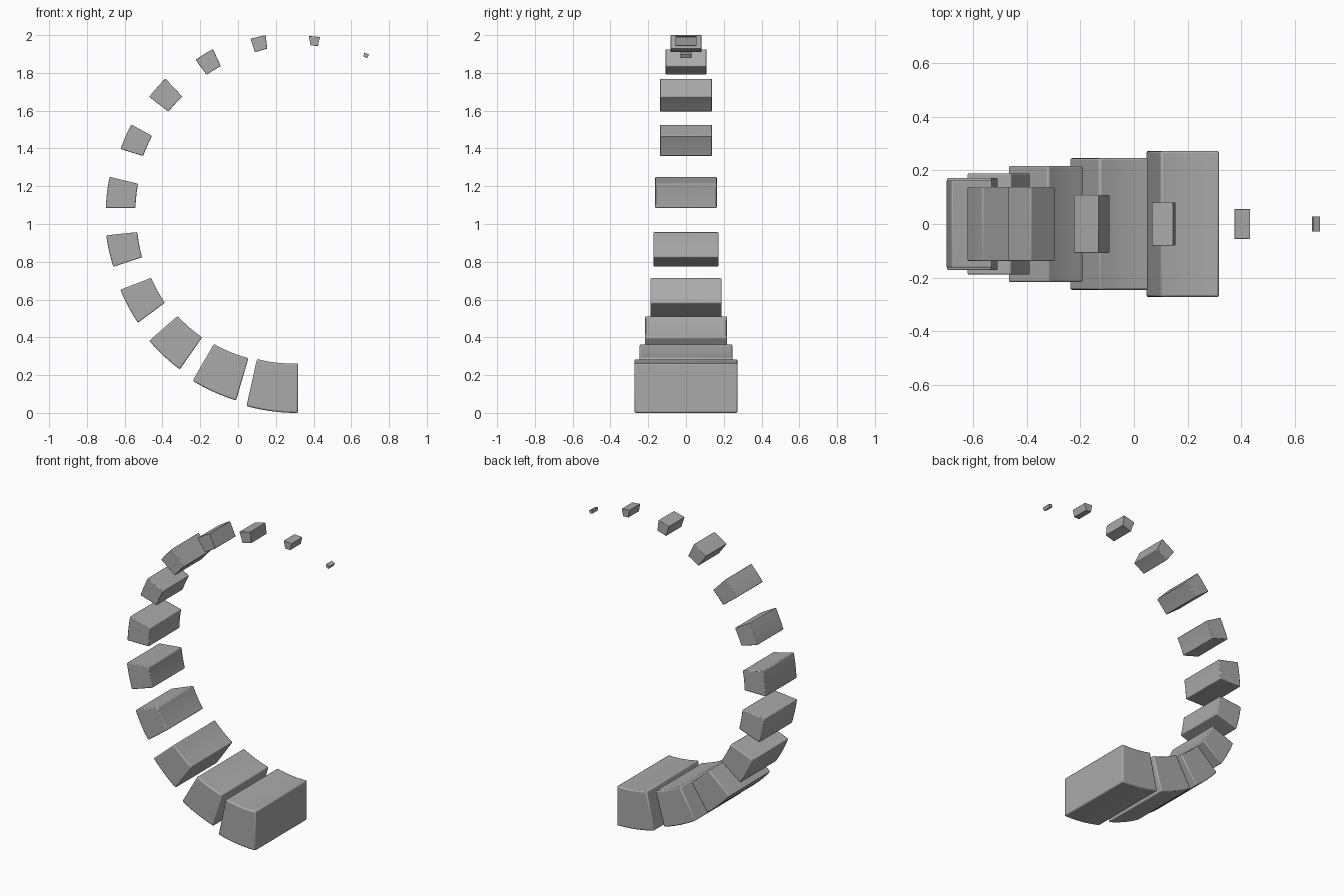
import bpy, bmesh, math

if "Cube" in bpy.data.objects:
    bpy.data.objects.remove(bpy.data.objects["Cube"])

CX, CZ = 0.315, 1.0  # centre of the big arc
STEPS = 6            # divisions along each curved face

# half depth, then front-view corners: outer start, outer end, inner end, inner start
BLOCKS = [
    (.273, (.318, .0), (.045, .036), (.10, .285), (.318, .262)),
    (.246, (-.010, .066), (-.24, .17), (-.128, .365), (.055, .29)),
    (.217, (-.308, .23), (-.47, .382), (-.32, .513), (-.190, .40)),
    (.189, (-.530, .477), (-.623, .652), (-.46, .715), (-.387, .583)),
    (.172, (-.66, .773), (-.698, .94), (-.533, .957), (-.508, .824)),
    (.163, (-.70, 1.085), (-.68, 1.25), (-.529, 1.213), (-.543, 1.085)),
    (.138, (-.622, 1.397), (-.565, 1.527), (-.455, 1.466), (-.502, 1.36)),
    (.138, (-.47, 1.673), (-.385, 1.77), (-.295, 1.675), (-.368, 1.595)),
    (.108, (-.225, 1.87), (-.133, 1.926), (-.091, 1.836), (-.166, 1.79)),
    (.081, (.066, 1.98), (.146, 2.0), (.155, 1.928), (.09, 1.909)),
    (.056, (.375, 1.995), (.434, 1.99), (.423, 1.943), (.384, 1.944)),
    (.028, (.669, 1.908), (.694, 1.897), (.684, 1.878), (.664, 1.887)),
]

grey = bpy.data.materials.new("dark_grey")
grey.diffuse_color = (0.4, 0.4, 0.4, 1)
grey.use_nodes = True
grey.node_tree.nodes["Principled BSDF"].inputs["Base Color"].default_value = grey.diffuse_color


def polar(p):
    """Radius and angle about the arc centre, measured clockwise from +x."""
    a = math.atan2(CZ - p[1], p[0] - CX) % math.tau
    return math.hypot(p[0] - CX, p[1] - CZ), a


def arc(p, q):
    """Curved edge from p to q that follows the big arc."""
    (r0, a0), (r1, a1) = polar(p), polar(q)
    pts = []
    for i in range(STEPS + 1):
        t = i / STEPS
        r, a = r0 + (r1 - r0) * t, a0 + (a1 - a0) * t
        pts.append((CX + r * math.cos(a), CZ - r * math.sin(a)))
    return pts


def make_block(name, half, corners):
    o0, o1, i1, i0 = corners
    profile = arc(o0, o1) + arc(i1, i0)
    bm = bmesh.new()
    face = bm.faces.new([bm.verts.new((x, -half, z)) for x, z in profile])
    ext = bmesh.ops.extrude_face_region(bm, geom=[face])
    for v in ext["geom"]:
        if isinstance(v, bmesh.types.BMVert):
            v.co.y = half
    bmesh.ops.recalc_face_normals(bm, faces=bm.faces)
    mesh = bpy.data.meshes.new(name)
    bm.to_mesh(mesh)
    bm.free()
    mesh.materials.append(grey)
    ob = bpy.data.objects.new(name, mesh)
    bpy.context.collection.objects.link(ob)
    # softened edges
    bev = ob.modifiers.new("soft_edges", "BEVEL")
    bev.width = half * 0.03
    bev.segments = 2
    bev.limit_method = 'ANGLE'
    bev.angle_limit = math.radians(40)
    bpy.ops.object.select_all(action='DESELECT')
    ob.select_set(True)
    bpy.context.view_layer.objects.active = ob
    bpy.ops.object.shade_smooth_by_angle(angle=math.radians(50))


# chain of shrinking blocks from base to tip
for n, (half, *corners) in enumerate(BLOCKS, 1):
    make_block(f"arc_block_{n}", half, corners)
